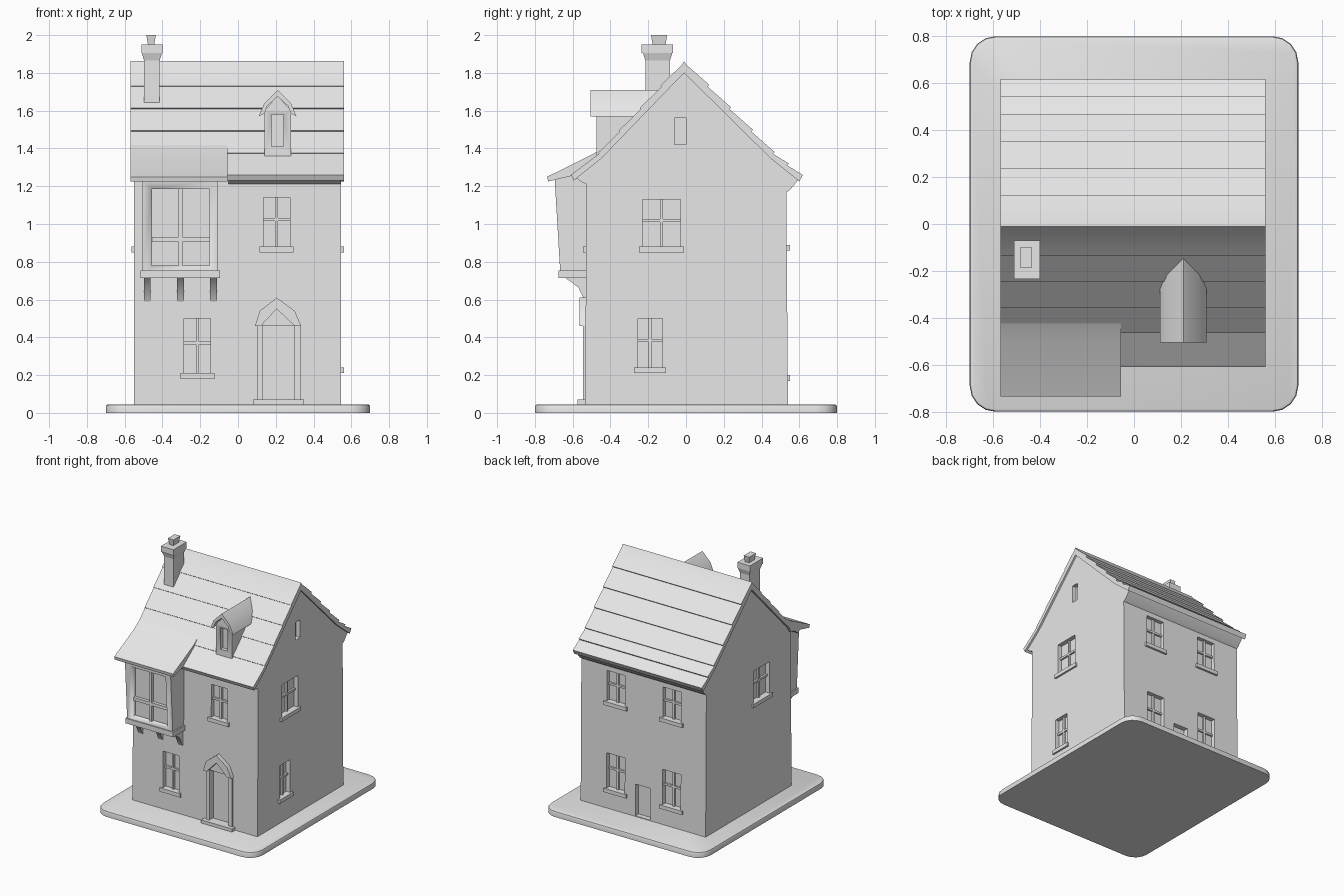
import bpy, bmesh, math
from mathutils import Vector

if "Cube" in bpy.data.objects:
    bpy.data.objects.remove(bpy.data.objects["Cube"])

grey = bpy.data.materials.new("plain grey")
grey.diffuse_color = (0.8, 0.8, 0.8, 1)
grey.use_nodes = True
grey.node_tree.nodes["Principled BSDF"].inputs["Base Color"].default_value = grey.diffuse_color


def finish(name, bm, smooth=30):
    bmesh.ops.recalc_face_normals(bm, faces=bm.faces)
    me = bpy.data.meshes.new(name)
    bm.to_mesh(me)
    bm.free()
    me.materials.append(grey)
    ob = bpy.data.objects.new(name, me)
    bpy.context.collection.objects.link(ob)
    if smooth:
        bpy.ops.object.select_all(action='DESELECT')
        ob.select_set(True)
        bpy.context.view_layer.objects.active = ob
        bpy.ops.object.shade_smooth_by_angle(angle=math.radians(smooth))
    return ob


def add_box(bm, a, b, flare=0):
    """Box between two corners; flare widens the top."""
    lo = [min(p, q) for p, q in zip(a, b)]
    hi = [max(p, q) for p, q in zip(a, b)]
    vs = []
    for z, f in ((lo[2], 0), (hi[2], flare)):
        vs += [bm.verts.new((x, y, z)) for x, y in
               ((lo[0] - f, lo[1] - f), (hi[0] + f, lo[1] - f), (hi[0] + f, hi[1] + f), (lo[0] - f, hi[1] + f))]
    for f in ((3, 2, 1, 0), (4, 5, 6, 7), (0, 1, 5, 4), (1, 2, 6, 5), (2, 3, 7, 6), (3, 0, 4, 7)):
        bm.faces.new([vs[i] for i in f])


def box(name, a, b, flare=0):
    bm = bmesh.new()
    add_box(bm, a, b, flare)
    return finish(name, bm)


def extrude(name, pts, axis, a, b):
    """Profile swept along x (points are y,z) or along y (points are x,z)."""
    bm = bmesh.new()
    put = (lambda p, t: (t, p[0], p[1])) if axis == 'x' else (lambda p, t: (p[0], t, p[1]))
    A = [bm.verts.new(put(p, a)) for p in pts]
    B = [bm.verts.new(put(p, b)) for p in pts]
    bm.faces.new(A)
    bm.faces.new(B[::-1])
    for i in range(len(pts)):
        j = (i + 1) % len(pts)
        bm.faces.new((A[i], B[i], B[j], A[j]))
    return finish(name, bm)


def cut(ob, cutter):
    m = ob.modifiers.new("recess", 'BOOLEAN')
    m.object, m.operation, m.solver = cutter, 'DIFFERENCE', 'EXACT'
    cutter.hide_render = True
    cutter.hide_set(True)


# base slab with rounded corners
bm = bmesh.new()
add_box(bm, (-0.7, -0.8, 0), (0.7, 0.8, 0.045))
up = [e for e in bm.edges if abs(e.verts[0].co.z - e.verts[1].co.z) > 0.01]
bmesh.ops.bevel(bm, geom=up, offset=0.11, segments=4, profile=0.5, affect='EDGES')
rim = [e for e in bm.edges if all(v.co.z > 0.04 for v in e.verts)]
bmesh.ops.bevel(bm, geom=rim, offset=0.012, segments=2, profile=0.5, affect='EDGES')
finish("base", bm)

# house walls with gables
body = extrude("house_walls", [(-0.535, 0.03), (0.54, 0.03), (0.53, 1.29), (0, 1.825), (-0.525, 1.29)],
               'x', -0.55, 0.545)

# windows: one recess cutter, plus bars and sills
SIDES = {'front': lambda u, d, z: (u, -0.53 - d, z), 'back': lambda u, d, z: (u, 0.535 + d, z),
         'right': lambda u, d, z: (0.545 + d, u, z), 'left': lambda u, d, z: (-0.55 - d, u, z)}
recess, bars, sills = bmesh.new(), bmesh.new(), bmesh.new()


def window(side, u, w, z0, z1, cross=True):
    f = SIDES[side]
    h = w / 2
    add_box(recess, f(u - h, -0.035, z0), f(u + h, 0.05, z1))
    if cross:
        zc = z0 + (z1 - z0) * 0.55
        add_box(bars, f(u - 0.008, -0.04, z0), f(u + 0.008, -0.02, z1))
        add_box(bars, f(u - h, -0.04, zc - 0.008), f(u + h, -0.02, zc + 0.008))
        add_box(sills, f(u - h - 0.02, -0.02, z0 - 0.03), f(u + h + 0.02, 0.015, z0))


window('front', 0.205, 0.14, 0.88, 1.14)
window('front', -0.215, 0.14, 0.21, 0.50)
window('front', 0.215, 0.17, 0.06, 0.46, False)      # doorway
window('right', -0.13, 0.20, 0.88, 1.13)
window('right', -0.19, 0.13, 0.24, 0.50)
window('right', -0.03, 0.06, 1.42, 1.56, False)
window('left', -0.16, 0.20, 0.88, 1.13)
for u in (0.24, -0.25):
    window('back', u, 0.16, 0.89, 1.13)
    window('back', u, 0.16, 0.20, 0.48)
window('back', 0.0, 0.13, 0.05, 0.30, False)         # low back door
cut(body, finish("window_recesses", recess, 0))
finish("window_bars", bars)
finish("window_sills", sills)

# door surround, gabled hood and step
extrude("door_hood", [(0.09, 0.46), (0.115, 0.54), (0.205, 0.61), (0.30, 0.54), (0.335, 0.46),
                      (0.30, 0.46), (0.205, 0.55), (0.12, 0.46)], 'y', -0.565, -0.5)
box("door_post_left", (0.10, -0.545, 0.04), (0.13, -0.5, 0.47))
box("door_post_right", (0.30, -0.545, 0.04), (0.33, -0.5, 0.47))
box("door_step", (0.08, -0.575, 0.04), (0.35, -0.5, 0.07))

# main roof with stepped shingle courses


def courses(path, counts, step):
    out = []
    for (p, q), n in zip(zip(path, path[1:]), counts):
        p, q = Vector(p), Vector(q)
        nrm = Vector((q.y - p.y, p.x - q.x))
        nrm = nrm.normalized() * (step if nrm.y > 0 else -step)
        for i in range(n):
            out += [p.lerp(q, i / n), p.lerp(q, (i + 1) / n) + nrm]
    return out


back = courses([(0, 1.845), (0.46, 1.372), (0.61, 1.25)], (4, 2), 0.013)
front = courses([(-0.02, 1.845), (-0.46, 1.372), (-0.605, 1.255)], (4, 1), 0.007)
under = [(0.60, 1.225), (0.45, 1.345), (-0.01, 1.80), (-0.45, 1.345), (-0.595, 1.23)]
extrude("roof", [tuple(p) for p in reversed(front)] + [(-0.01, 1.862)] + [tuple(p) for p in back] + under,
        'x', -0.57, 0.56)
extrude("back_cornice", [(0.52, 1.16), (0.55, 1.18), (0.60, 1.24), (0.52, 1.30)], 'x', -0.55, 0.545)
extrude("front_cornice", [(-0.52, 1.21), (-0.55, 1.22), (-0.59, 1.25), (-0.52, 1.30)], 'x', -0.05, 0.545)

# roof over the bay, flaring outwards
extrude("bay_roof", [(-0.42, 1.42), (-0.49, 1.372), (-0.735, 1.25), (-0.73, 1.225), (-0.50, 1.28)],
        'x', -0.57, -0.055)

# bay window
bay = extrude("bay", [(-0.50, 1.31), (-0.60, 1.27), (-0.695, 1.235), (-0.665, 0.73), (-0.50, 0.73)],
              'x', -0.505, -0.105)
cut(bay, box("bay_recess", (-0.455, -0.75, 0.78), (-0.15, -0.635, 1.185)))
bm = bmesh.new()
add_box(bm, (-0.315, -0.66, 0.77), (-0.295, -0.63, 1.19))
add_box(bm, (-0.46, -0.66, 0.905), (-0.145, -0.63, 0.93))
finish("bay_bars", bm)
box("bay_sill", (-0.515, -0.675, 0.715), (-0.095, -0.50, 0.755))
for i, x in enumerate((-0.48, -0.305, -0.13)):
    extrude("bay_bracket_%d" % (i + 1), [(-0.66, 0.73), (-0.57, 0.665), (-0.535, 0.59), (-0.50, 0.59), (-0.50, 0.73)],
            'x', x - 0.018, x + 0.018)

# dormer with pointed roof
dormer = extrude("dormer", [(0.14, 1.36), (0.28, 1.36), (0.28, 1.60), (0.21, 1.68), (0.14, 1.60)], 'y', -0.475, -0.15)
cut(dormer, box("dormer_recess", (0.178, -0.6, 1.41), (0.242, -0.445, 1.58)))
extrude("dormer_roof", [(0.11, 1.57), (0.14, 1.64), (0.21, 1.71), (0.28, 1.64), (0.31, 1.57),
                        (0.28, 1.585), (0.265, 1.625), (0.21, 1.675), (0.155, 1.625), (0.14, 1.585)], 'y', -0.505, -0.11)

# chimney: stack, flared collar, cap and pot
box("chimney_stack", (-0.497, -0.215, 1.58), (-0.415, -0.085, 1.88))
box("chimney_collar", (-0.497, -0.215, 1.865), (-0.415, -0.085, 1.91), 0.014)
box("chimney_cap", (-0.511, -0.235, 1.905), (-0.401, -0.07, 1.95))
box("chimney_pot", (-0.475, -0.175, 1.94), (-0.445, -0.11, 2.0), 0.01)
